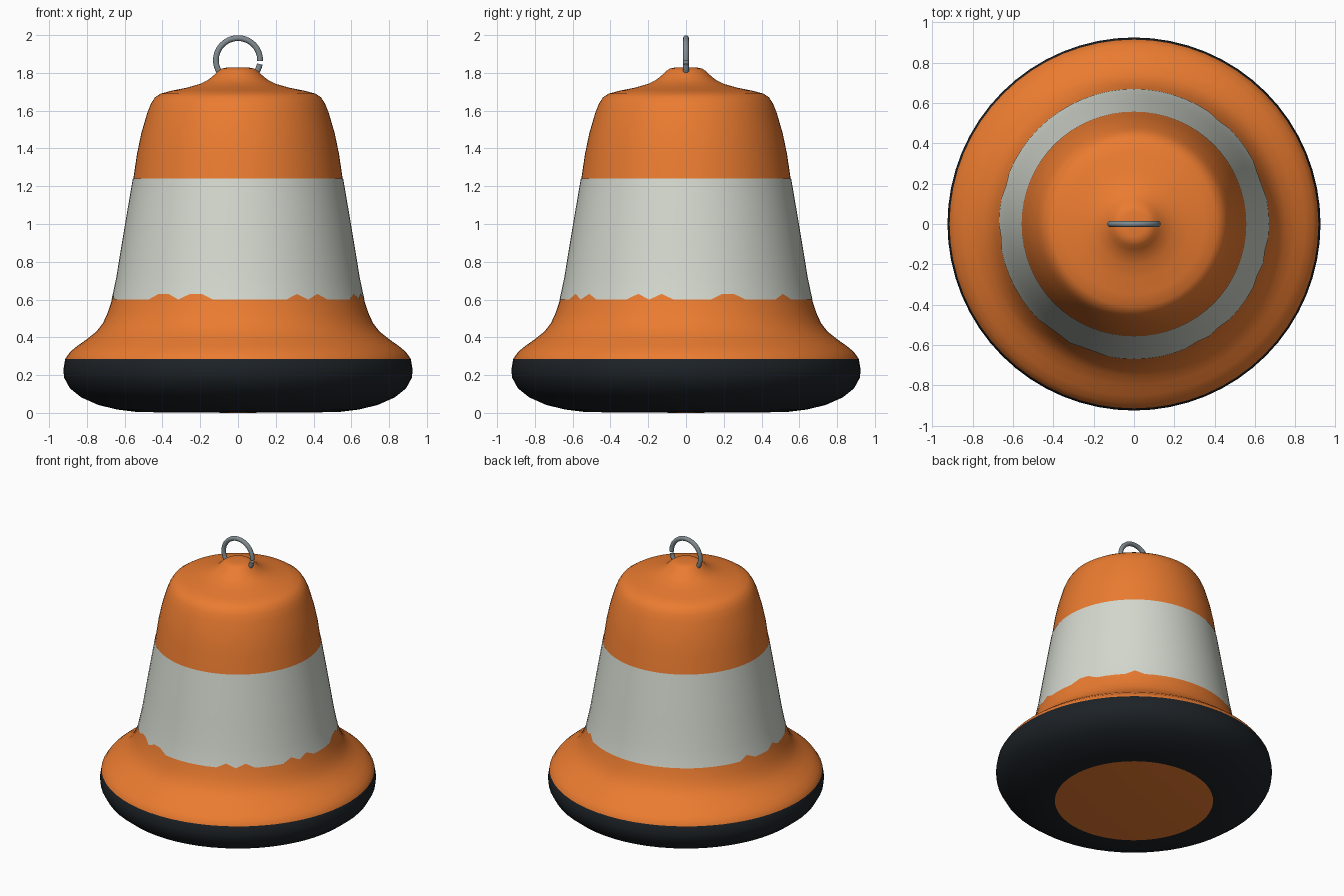
import bpy, bmesh, math, random

if "Cube" in bpy.data.objects:
    bpy.data.objects.remove(bpy.data.objects["Cube"])

random.seed(4)
SEG = 64


def material(name, color):
    m = bpy.data.materials.new(name)
    m.diffuse_color = (*color, 1)
    m.use_nodes = True
    m.node_tree.nodes["Principled BSDF"].inputs["Base Color"].default_value = m.diffuse_color
    return m


orange = material("orange_plastic", (0.83, 0.20, 0.03))
black = material("black_rubber", (0.012, 0.016, 0.02))
white = material("reflective_white", (0.66, 0.69, 0.62))
steel = material("steel", (0.22, 0.26, 0.28))


def lathe(name, profile, mats, mat_of=lambda i: 0, jag=None):
    """Spin (radius, z) points around z; radius 0 becomes a pole."""
    bm = bmesh.new()
    rings = []
    for i, (r, z) in enumerate(profile):
        if r == 0:
            rings.append([bm.verts.new((0, 0, z))] * SEG)
            continue
        ring = []
        for k in range(SEG):
            a = 2 * math.pi * k / SEG
            dz = jag[k] if jag and i == 0 else 0
            rr = r - 0.25 * dz
            ring.append(bm.verts.new((rr * math.cos(a), rr * math.sin(a), z + dz)))
        rings.append(ring)
    for i, (a, b) in enumerate(zip(rings, rings[1:])):
        for k in range(SEG):
            n = (k + 1) % SEG
            quad = list(dict.fromkeys((a[k], a[n], b[n], b[k])))
            f = bm.faces.new(quad)
            f.material_index = mat_of(i)
    me = bpy.data.meshes.new(name)
    bm.to_mesh(me)
    bm.free()
    for m in mats:
        me.materials.append(m)
    ob = bpy.data.objects.new(name, me)
    bpy.context.collection.objects.link(ob)
    me.shade_smooth()
    return ob


# Bell-shaped body: orange underside disc, black rubber foot, orange shell
profile = [
    (0, 0), (0.53, 0.004), (0.64, 0.018), (0.74, 0.042), (0.83, 0.082), (0.89, 0.13),
    (0.92, 0.185), (0.925, 0.225), (0.915, 0.285),
    (0.89, 0.322), (0.85, 0.355), (0.80, 0.39), (0.75, 0.43), (0.715, 0.475),
    (0.69, 0.53), (0.664, 0.61), (0.641, 0.72), (0.615, 0.88), (0.583, 1.07),
    (0.554, 1.24), (0.535, 1.37), (0.512, 1.48), (0.48, 1.59), (0.462, 1.635),
    (0.44, 1.67), (0.41, 1.69), (0.35, 1.706), (0.27, 1.722), (0.20, 1.742),
    (0.155, 1.765), (0.125, 1.79), (0.105, 1.81), (0.085, 1.823), (0.06, 1.828), (0, 1.828)]
lathe("bell_body", profile, [orange, black], lambda i: 1 if 1 <= i < 8 else 0)

# Reflective sleeve with a slightly ragged lower edge
jag = [random.choice((0, 0, 0, 0.03)) for _ in range(SEG)]
sleeve = [(0.670, 0.60), (0.6615, 0.635), (0.644, 0.72), (0.618, 0.88), (0.586, 1.07), (0.557, 1.24)]
lathe("reflective_sleeve", sleeve, [white], jag=jag)

# Lifting ring with a small split on the right
cu = bpy.data.curves.new("lifting_ring", "CURVE")
cu.dimensions = "3D"
cu.bevel_depth = 0.016
cu.bevel_resolution = 3
cu.use_fill_caps = True
sp = cu.splines.new("POLY")
N = 48
sp.points.add(N)
for k, p in enumerate(sp.points):
    a = math.radians(-2 + 352 * k / N)
    p.co = (0.117 * math.cos(a), 0, 1.867 + 0.117 * math.sin(a), 1)
sp.use_smooth = True
cu.materials.append(steel)
bpy.context.collection.objects.link(bpy.data.objects.new("lifting_ring", cu))
